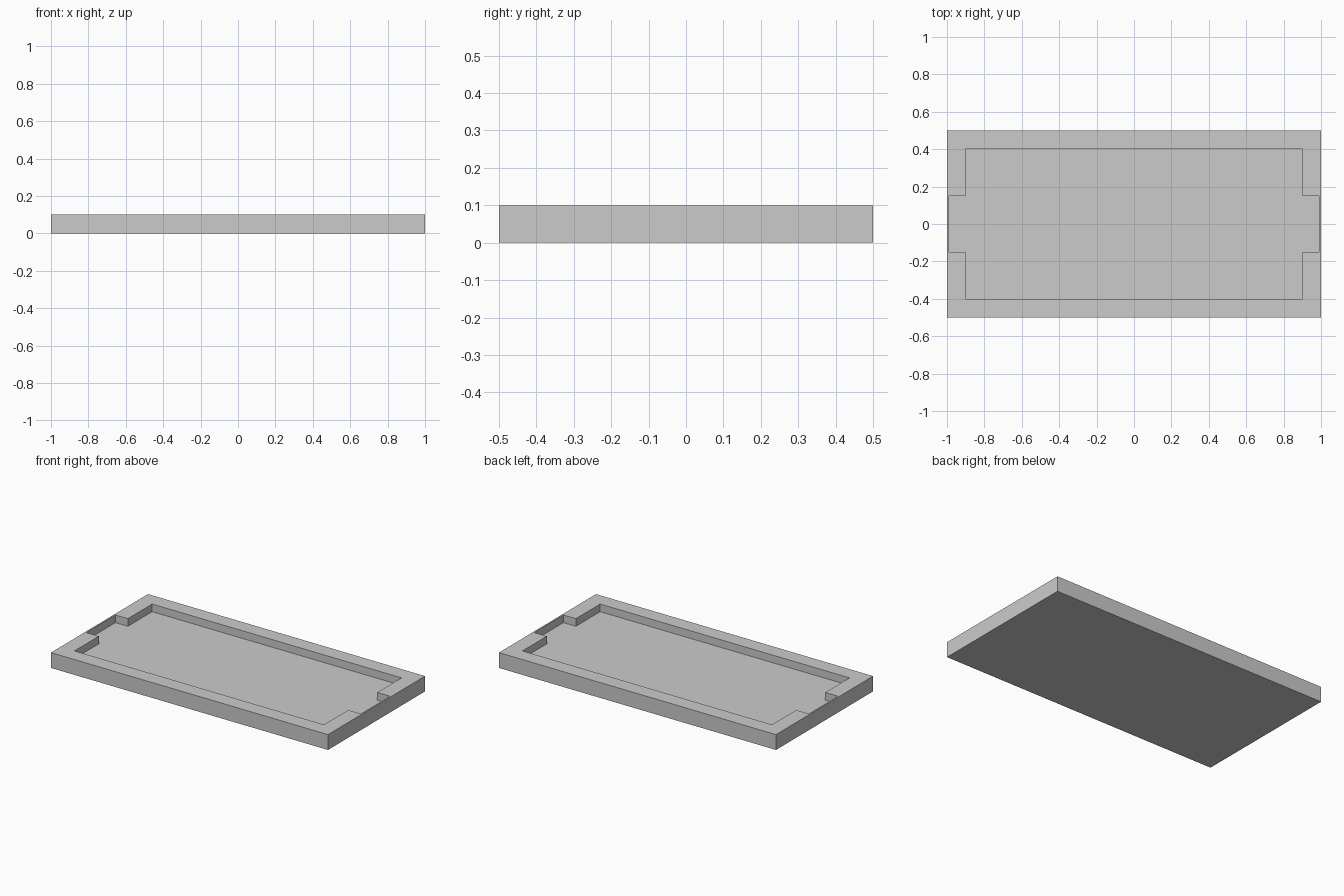
import bpy
import bmesh

if "Cube" in bpy.data.objects:
    bpy.data.objects.remove(bpy.data.objects["Cube"])

HALF_X, HALF_Y, HEIGHT = 1.0, 0.5, 0.1
POCKET_X, POCKET_Y, FLOOR_Z = 0.9, 0.4, 0.05
NOTCH_X, NOTCH_Y = 0.99, 0.15


def prism(name, outline, z0, z1):
    """Extrude a closed xy outline from z0 to z1."""
    bm = bmesh.new()
    face = bm.faces.new([bm.verts.new((x, y, z0)) for x, y in outline])
    top = bmesh.ops.extrude_face_region(bm, geom=[face])["geom"]
    bmesh.ops.translate(bm, vec=(0, 0, z1 - z0),
                        verts=[v for v in top if isinstance(v, bmesh.types.BMVert)])
    bmesh.ops.recalc_face_normals(bm, faces=bm.faces)
    mesh = bpy.data.meshes.new(name)
    bm.to_mesh(mesh)
    bm.free()
    obj = bpy.data.objects.new(name, mesh)
    bpy.context.collection.objects.link(obj)
    return obj


# Tray slab
tray = prism("tray", [(-HALF_X, -HALF_Y), (HALF_X, -HALF_Y),
                      (HALF_X, HALF_Y), (-HALF_X, HALF_Y)], 0, HEIGHT)

# Pocket with a finger notch in each short end, one quarter mirrored around
quarter = [(NOTCH_X, NOTCH_Y), (POCKET_X, NOTCH_Y), (POCKET_X, POCKET_Y)]
half = quarter + [(-x, y) for x, y in reversed(quarter)]
outline = half + [(x, -y) for x, y in reversed(half)]
cutter = prism("pocket_cutter", outline, FLOOR_Z, HEIGHT + 0.1)
cutter.hide_render = True

# Cut the pocket, then discard the cutter
cut = tray.modifiers.new("pocket", 'BOOLEAN')
cut.operation = 'DIFFERENCE'
cut.solver = 'EXACT'
cut.object = cutter
bpy.context.view_layer.objects.active = tray
bpy.ops.object.modifier_apply(modifier=cut.name)
bpy.data.objects.remove(cutter)
